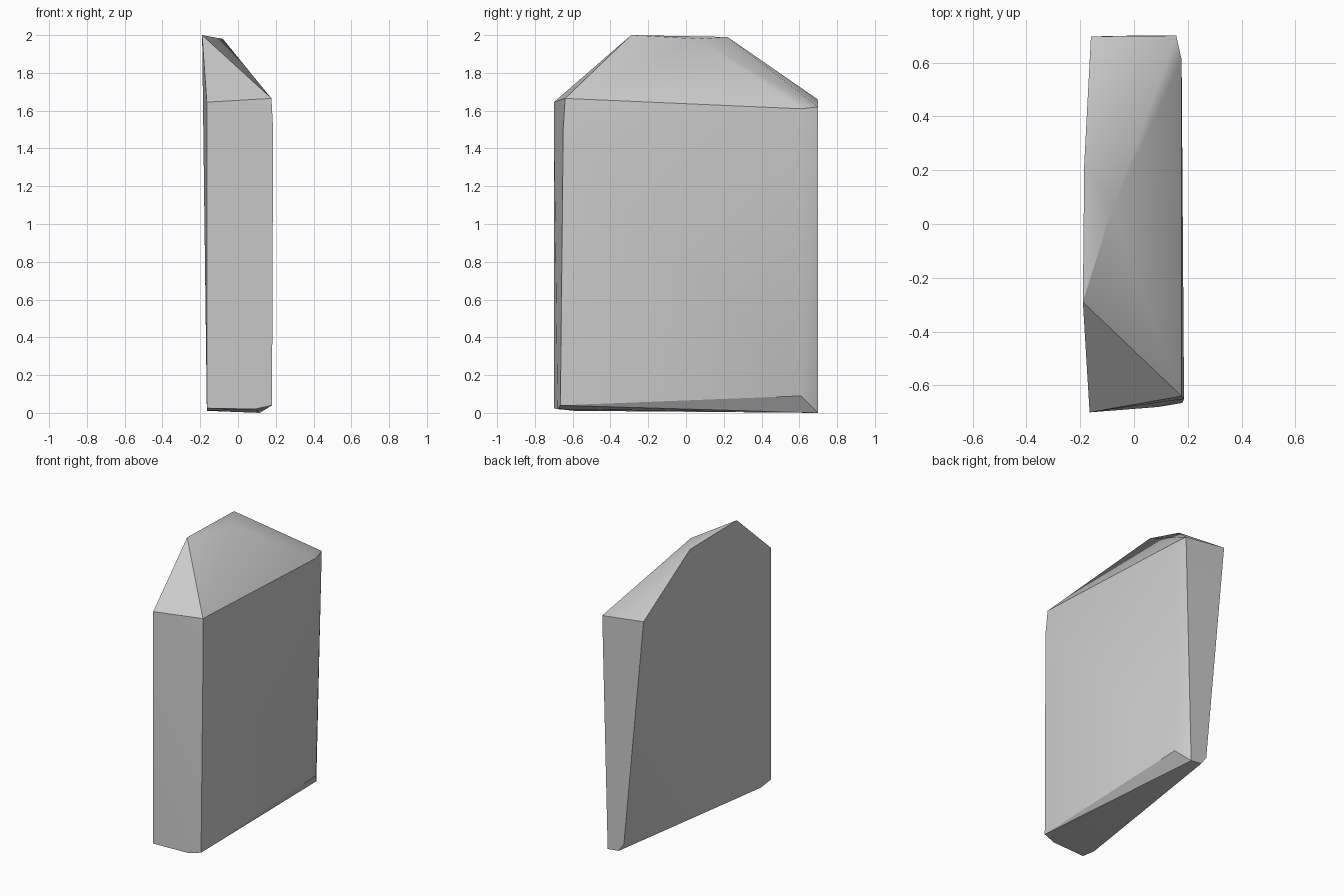
import bpy
import bmesh

default_cube = bpy.data.objects.get("Cube")
if default_cube:
    bpy.data.objects.remove(default_cube, do_unlink=True)

# One plain stone colour
stone_grey = bpy.data.materials.new("stone_grey")
stone_grey.use_nodes = True
colour = (0.6, 0.6, 0.6, 1.0)
stone_grey.diffuse_color = colour
stone_grey.node_tree.nodes["Principled BSDF"].inputs["Base Color"].default_value = colour

# Corner points of the slab, grouped by the part they belong to
front_corners = [(-.165, -.7, .025), (.09, -.68, .02), (.18, -.665, .04),
                 (.186, -.65, 1.5), (.177, -.64, 1.665), (-.165, -.7, 1.645)]
back_corners = [(-.01, .7, .067), (.03, .7, .01), (.115, .7, 0),
                (.157, .7, 1.62), (-.16, .697, 1.66)]
side_bevel = [(.175, .61, .09), (.177, .61, 1.61)]
underside = [(-.165, -.59, .011)]
ridge = [(-.19, -.29, 2), (-.185, .22, 1.99), (-.08, .06, 1.98)]


def hull_object(name, points, material):
    """Wrap the points in a convex solid and keep its creases sharp."""
    mesh = bpy.data.meshes.new(name)
    bm = bmesh.new()
    for point in points:
        bm.verts.new(point)
    result = bmesh.ops.convex_hull(bm, input=bm.verts[:])
    loose = [v for v in bm.verts if not v.link_faces]
    bmesh.ops.delete(bm, geom=loose, context='VERTS')
    bmesh.ops.recalc_face_normals(bm, faces=bm.faces[:])
    bm.to_mesh(mesh)
    bm.free()
    obj = bpy.data.objects.new(name, mesh)
    bpy.context.collection.objects.link(obj)
    mesh.materials.append(material)
    bpy.ops.object.select_all(action='DESELECT')
    obj.select_set(True)
    bpy.context.view_layer.objects.active = obj
    bpy.ops.object.shade_smooth_by_angle(angle=0.52)
    return obj


# Standing slab with a sloping top
hull_object("stone_slab", front_corners + back_corners + side_bevel + underside + ridge,
            stone_grey)
